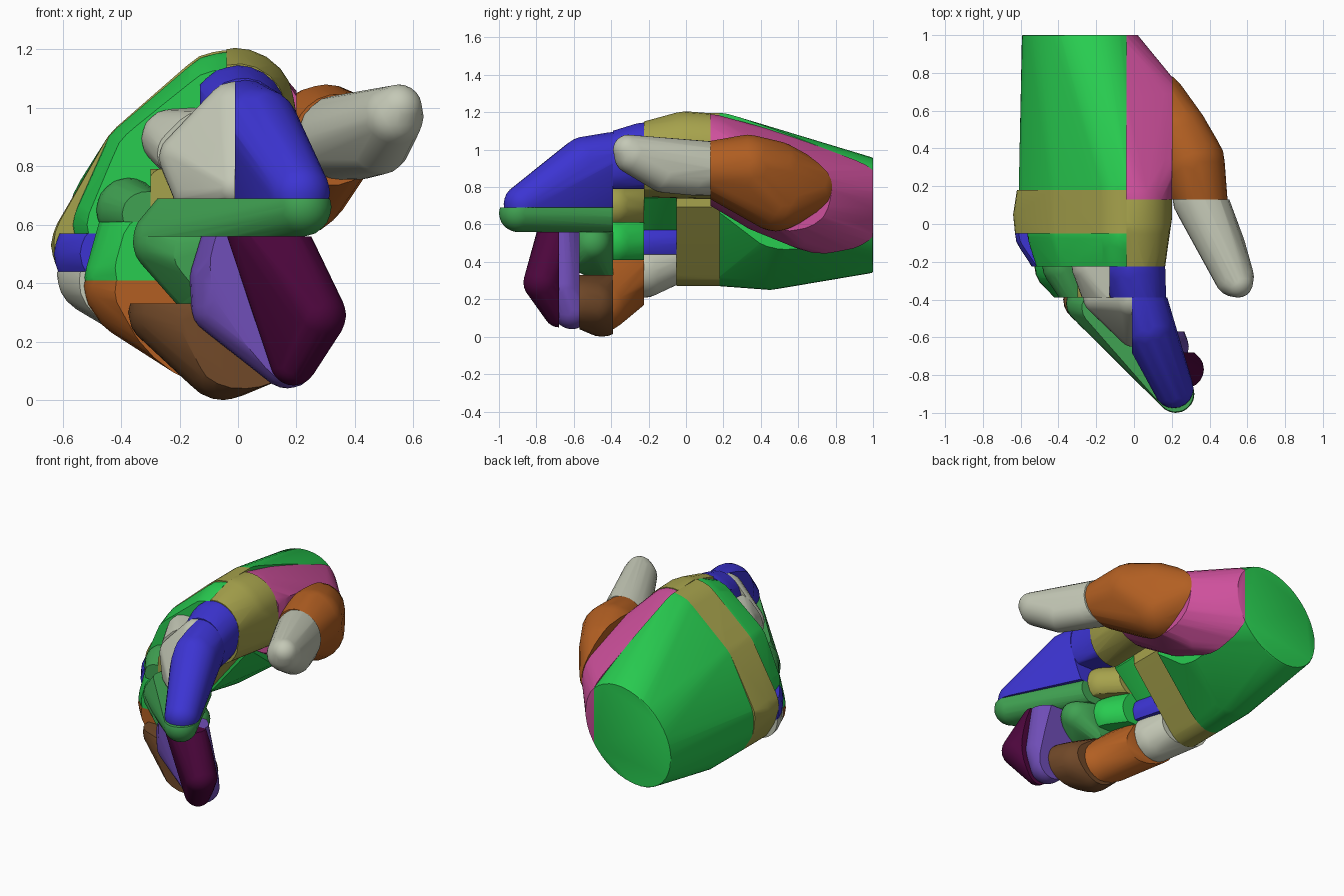
import bpy, bmesh, math
from mathutils import Vector

if "Cube" in bpy.data.objects:
    bpy.data.objects.remove(bpy.data.objects["Cube"], do_unlink=True)


def linear(c):
    c /= 255
    return c / 12.92 if c <= 0.04045 else ((c + 0.055) / 1.055) ** 2.4


def material(name, rgb):
    m = bpy.data.materials.new(name)
    col = [linear(c) for c in rgb] + [1.0]
    m.diffuse_color = col
    m.use_nodes = True
    for n in m.node_tree.nodes:
        if n.type == 'BSDF_PRINCIPLED':
            n.inputs["Base Color"].default_value = col
    return m


GREEN = material("bright green", (40, 204, 80))
PINK = material("pink", (206, 80, 156))
ORANGE = material("burnt orange", (178, 95, 34))
PALE = material("pale grey", (196, 200, 182))
OLIVE = material("olive", (166, 162, 76))
BLUE = material("blue", (60, 52, 210))
LEAF = material("leaf green", (64, 162, 82))
BROWN = material("brown", (112, 72, 40))
VIOLET = material("violet", (112, 78, 184))
PLUM = material("plum", (76, 6, 60))


def piece(name, mat, balls, x=(None, None), y=(None, None), z=(None, None)):
    """Convex hull around balls (x, y, z, radius), cut flat by axis limits."""
    bm = bmesh.new()
    for bx, by, bz, r in balls:
        made = bmesh.ops.create_icosphere(bm, subdivisions=3 if r > 0.05 else 1, radius=r)
        bmesh.ops.translate(bm, verts=made["verts"], vec=(bx, by, bz))
    bmesh.ops.delete(bm, geom=bm.edges[:], context='EDGES_FACES')
    bmesh.ops.remove_doubles(bm, verts=bm.verts[:], dist=0.0005)
    bmesh.ops.convex_hull(bm, input=bm.verts[:])
    loose = [v for v in bm.verts if not v.link_faces]
    bmesh.ops.delete(bm, geom=loose, context='VERTS')
    for axis, limits in enumerate((x, y, z)):
        for sign, lim in zip((-1, 1), limits):
            if lim is None:
                continue
            co, no = Vector(), Vector()
            co[axis], no[axis] = lim, sign
            bmesh.ops.bisect_plane(bm, geom=bm.verts[:] + bm.edges[:] + bm.faces[:],
                                   dist=1e-5, plane_co=co, plane_no=no, clear_outer=True)
            rim = [e for e in bm.edges if e.is_boundary]
            if rim:
                bmesh.ops.holes_fill(bm, edges=rim, sides=0)
    bmesh.ops.recalc_face_normals(bm, faces=bm.faces[:])
    me = bpy.data.meshes.new(name)
    bm.to_mesh(me)
    bm.free()
    me.materials.append(mat)
    ob = bpy.data.objects.new(name, me)
    bpy.context.collection.objects.link(ob)
    bpy.ops.object.select_all(action='DESELECT')
    ob.select_set(True)
    bpy.context.view_layer.objects.active = ob
    bpy.ops.object.shade_smooth_by_angle(angle=math.radians(35))


# Shared limits between neighbouring pieces
SIDE, THUMB_X, THUMB_Y = -0.04, 0.20, 0.13
KNUCKLE, JOINT, BEND = -0.225, -0.39, -0.57

# Tilted oval of the wrist
wrist = []
for i in range(40):
    a = math.tau * i / 40
    u, v = 0.335 * math.cos(a), 0.255 * math.sin(a)
    wrist.append((-0.285 + (u - v) * 0.7071, 0.992, 0.65 + (u + v) * 0.7071, 0.012))


def palm(y, out=0.0):
    """Cross-section of the tilted palm at depth y."""
    return [(-0.045, y, 1.0, 0.197), (-0.31, y, 0.82, 0.158),
            (-0.47 - out, y, 0.54, 0.14), (-0.47, y, 0.47, 0.14), (-0.44, y, 0.40, 0.13)]


# Palm and wrist
piece("palm_heel", GREEN, palm(0.18) + wrist +
      [(-0.40, 0.45, 0.42, 0.17), (-0.08, 0.55, 0.68, 0.20)],
      x=(None, SIDE), y=(0.18, 1.0))
piece("palm_middle", OLIVE, palm(0.18, 0.01) + palm(-0.05, 0.02) + [(-0.50, 0.05, 0.53, 0.14)],
      x=(None, SIDE), y=(-0.05, 0.18))
piece("index_knuckle", OLIVE,
      [(0.0, 0.13, 1.0, 0.195), (0.05, 0.13, 0.90, 0.165), (-0.01, 0.0, 1.0, 0.205),
       (0.0, -0.225, 0.98, 0.165), (0.0, -0.225, 0.90, 0.155)],
      x=(SIDE, THUMB_X), y=(KNUCKLE, THUMB_Y))
piece("wrist_thumb_side", PINK, wrist +
      [(0.0, 0.13, 1.0, 0.19), (0.10, 0.13, 0.89, 0.165), (0.10, 0.30, 0.89, 0.185),
       (0.12, 0.55, 0.75, 0.20), (0.10, 0.65, 0.80, 0.16), (0.0, 0.62, 0.60, 0.13),
       (0.0, 0.20, 0.85, 0.15), (0.0, 0.40, 0.70, 0.14)],
      x=(SIDE, THUMB_X), y=(THUMB_Y, 1.0))

# Thumb
piece("thumb_base", ORANGE,
      [(0.35, 0.13, 0.90, 0.145), (0.30, 0.33, 0.90, 0.18), (0.20, 0.48, 0.75, 0.187),
       (0.23, 0.48, 0.88, 0.165), (0.12, 0.65, 0.80, 0.155)],
      x=(THUMB_X, None), y=(THUMB_Y, None))
piece("thumb_tip", PALE,
      [(0.35, 0.13, 0.90, 0.145), (0.42, 0.04, 0.86, 0.105),
       (0.48, -0.12, 0.88, 0.11), (0.53, -0.28, 0.97, 0.105), (0.55, -0.31, 1.0, 0.08)],
      y=(None, THUMB_Y))

# Outer knuckles
piece("knuckle_ridge", GREEN,
      [(-0.045, -0.05, 1.0, 0.19), (-0.06, -0.225, 0.95, 0.165), (-0.31, -0.05, 0.82, 0.155),
       (-0.28, -0.225, 0.80, 0.145), (-0.43, -0.05, 0.60, 0.135), (-0.375, -0.225, 0.60, 0.135)],
      x=(None, SIDE), y=(KNUCKLE, -0.05), z=(0.57, None))
piece("little_finger_upper", BLUE,
      [(-0.495, -0.05, 0.50, 0.135), (-0.36, -0.05, 0.50, 0.13),
       (-0.39, -0.225, 0.50, 0.125), (-0.30, -0.225, 0.50, 0.12)],
      y=(KNUCKLE, -0.05), z=(0.44, 0.57))
piece("little_finger_lower", PALE,
      [(-0.48, -0.05, 0.43, 0.14), (-0.41, -0.05, 0.42, 0.13),
       (-0.385, -0.225, 0.39, 0.14), (-0.34, -0.225, 0.355, 0.147)],
      y=(KNUCKLE, -0.05), z=(None, 0.44))

# Ring finger
piece("ring_finger_upper", GREEN,
      [(-0.385, -0.225, 0.42, 0.14), (-0.34, -0.225, 0.58, 0.14), (-0.26, -0.225, 0.50, 0.13),
       (-0.25, -0.39, 0.48, 0.125), (-0.14, -0.39, 0.50, 0.13)],
      y=(JOINT, KNUCKLE), z=(0.41, 0.61))
piece("ring_finger_lower", ORANGE,
      [(-0.385, -0.225, 0.39, 0.142), (-0.36, -0.225, 0.35, 0.14),
       (-0.255, -0.39, 0.35, 0.12), (-0.07, -0.45, 0.17, 0.145)],
      y=(JOINT, KNUCKLE), z=(None, 0.41))
piece("ring_finger_tip", BROWN,
      [(-0.255, -0.40, 0.30, 0.12), (-0.05, -0.45, 0.15, 0.15),
       (0.05, -0.50, 0.17, 0.13), (0.07, -0.57, 0.18, 0.13)],
      y=(BEND, JOINT), z=(None, 0.33))

# Middle finger
piece("middle_knuckle", LEAF,
      [(-0.375, -0.225, 0.65, 0.11), (-0.30, -0.39, 0.63, 0.08)],
      x=(None, -0.30), y=(JOINT, KNUCKLE), z=(0.61, None))
piece("middle_inner", OLIVE,
      [(-0.24, -0.225, 0.70, 0.12), (-0.21, -0.39, 0.70, 0.11), (-0.08, -0.39, 0.70, 0.12)],
      x=(-0.30, None), y=(JOINT, KNUCKLE), z=(0.61, 0.79))
piece("middle_knuckle_top", PALE,
      [(-0.23, -0.225, 0.895, 0.10), (-0.15, -0.225, 0.90, 0.10),
       (-0.18, -0.39, 0.83, 0.09), (-0.11, -0.39, 0.90, 0.09)],
      x=(None, -0.13), y=(JOINT, KNUCKLE), z=(0.79, None))
piece("middle_finger_lower", LEAF,
      [(-0.25, -0.42, 0.54, 0.11), (-0.14, -0.44, 0.37, 0.08),
       (-0.04, -0.57, 0.45, 0.10), (0.03, -0.50, 0.50, 0.10)],
      y=(BEND, JOINT), z=(0.33, 0.56))
piece("middle_finger_end", VIOLET,
      [(0.0, -0.57, 0.60, 0.11), (-0.06, -0.57, 0.42, 0.105), (-0.06, -0.57, 0.32, 0.10),
       (0.17, -0.61, 0.145, 0.105), (0.06, -0.69, 0.58, 0.10), (0.14, -0.67, 0.54, 0.10),
       (0.20, -0.65, 0.26, 0.09)],
      y=(-0.68, BEND), z=(None, 0.56))
piece("middle_finger_tip", PLUM,
      [(0.06, -0.69, 0.58, 0.10), (0.14, -0.69, 0.56, 0.10),
       (0.27, -0.77, 0.29, 0.10), (0.19, -0.68, 0.13, 0.08)],
      y=(None, -0.68), z=(None, 0.56))

# Index finger
piece("index_base", BLUE,
      [(0.0, -0.225, 0.98, 0.165), (0.0, -0.225, 0.92, 0.15),
       (0.025, -0.39, 0.95, 0.145), (0.03, -0.39, 0.90, 0.14)],
      x=(-0.13, None), y=(JOINT, KNUCKLE), z=(0.79, None))
piece("index_middle", BLUE,
      [(0.025, -0.39, 0.95, 0.145), (0.07, -0.54, 0.93, 0.14),
       (0.21, -0.87, 0.71, 0.105), (0.03, -0.45, 0.72, 0.09)],
      x=(-0.01, None), y=(None, JOINT), z=(0.69, None))
piece("index_side", PALE,
      [(-0.18, -0.39, 0.83, 0.09), (-0.11, -0.39, 0.90, 0.09), (-0.01, -0.39, 0.98, 0.11),
       (-0.01, -0.58, 0.73, 0.07), (-0.13, -0.43, 0.72, 0.095)],
      x=(None, -0.01), y=(None, JOINT), z=(0.69, None))
piece("index_tip_underside", LEAF,
      [(0.22, -0.90, 0.66, 0.10), (-0.18, -0.45, 0.65, 0.10),
       (-0.25, -0.42, 0.55, 0.11), (-0.01, -0.40, 0.64, 0.09)],
      y=(None, JOINT), z=(0.56, 0.69))
